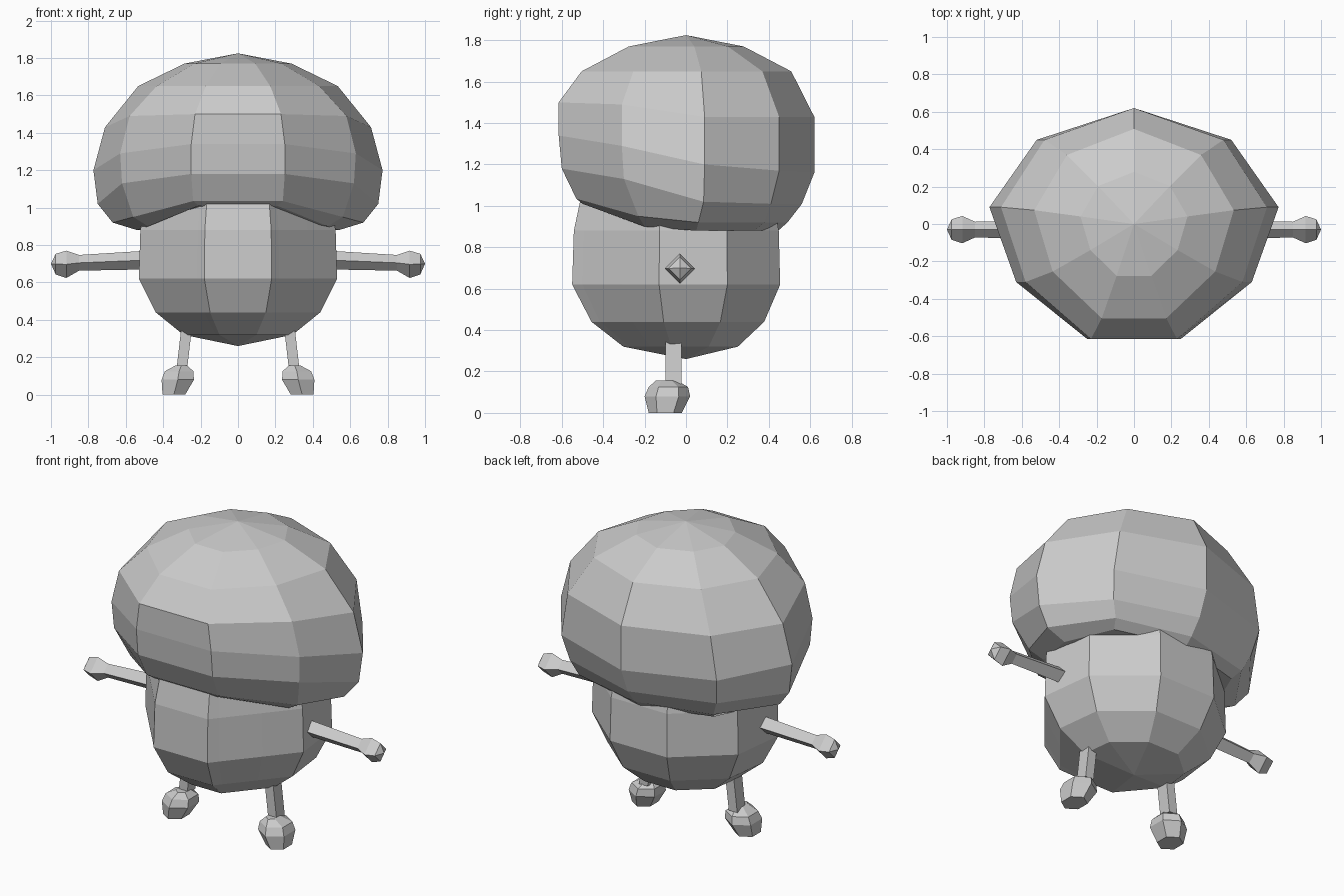
import bpy
import bmesh
from math import cos, sin, pi

cube = bpy.data.objects.get("Cube")
if cube:
    bpy.data.objects.remove(cube, do_unlink=True)

grey = bpy.data.materials.new("plain_grey")
grey.use_nodes = True
grey.diffuse_color = (0.6, 0.6, 0.6, 1)
grey.node_tree.nodes["Principled BSDF"].inputs["Base Color"].default_value = (0.6, 0.6, 0.6, 1)


def mirrored(half):
    """Close a front-to-back half outline across x = 0."""
    return half + [(-x, y, z) for x, y, z in reversed(half) if x > 0]


def loft(name, rings):
    """Skin a stack of equal rings; a single-point ring makes a fan."""
    bm = bmesh.new()
    rows = [[bm.verts.new(p) for p in ring] for ring in rings]
    for a, b in zip(rows, rows[1:]):
        n = max(len(a), len(b))
        for i in range(n):
            j = (i + 1) % n
            if len(a) == 1:
                bm.faces.new((a[0], b[j], b[i]))
            elif len(b) == 1:
                bm.faces.new((a[i], a[j], b[0]))
            else:
                bm.faces.new((a[i], a[j], b[j], b[i]))
    for row in (rows[0], rows[-1]):
        if len(row) > 2:
            bm.faces.new(row)
    bmesh.ops.recalc_face_normals(bm, faces=bm.faces)
    mesh = bpy.data.meshes.new(name)
    bm.to_mesh(mesh)
    bm.free()
    mesh.materials.append(grey)
    obj = bpy.data.objects.new(name, mesh)
    bpy.context.collection.objects.link(obj)
    return obj


# Cap: nine-sided dome whose lower rings drop from front to back
outline = [(0.25, -0.615), (0.63, -0.31), (0.773, 0.09), (0.52, 0.45), (0, 0.62)]
dome = [
    (0.37, 0.45, [1.77] * 5),
    (0.69, 0.82, [1.65] * 5),
    (0.92, 1.0, [1.5, 1.49, 1.43, 1.43, 1.43]),
    (1.0, 1.0, [1.34, 1.29, 1.2, 1.17, 1.16]),
]
rings = [[(0, 0, 1.825)]]
for sx, sy, heights in dome:
    rings.append(mirrored([(x * sx, y * sy, z) for (x, y), z in zip(outline, heights)]))
# Underside of the cap, curling in to the body
rings.append(mirrored([(0.25, -0.6, 1.18), (0.62, -0.3, 1.13), (0.75, 0.085, 1.02),
                       (0.49, 0.41, 1.01), (0, 0.56, 1.01)]))
rings.append(mirrored([(0.24, -0.53, 1.035), (0.56, -0.23, 0.95), (0.67, 0.06, 0.92),
                       (0.45, 0.38, 0.92), (0, 0.49, 0.92)]))
rings.append(mirrored([(0.21, -0.5, 1.01), (0.48, -0.2, 0.9), (0.54, 0.05, 0.88),
                       (0.42, 0.33, 0.88), (0, 0.445, 0.88)]))
loft("cap", rings)

# Body: bulged belly at the front, broad facets at the back
girth = [(0.18, -0.55), (0.22, -0.5), (0.38, -0.31), (0.53, -0.13), (0.49, 0.2), (0.19, 0.455)]
levels = [(0.32, 0.55), (0.44, 0.83), (0.62, 1.0), (0.88, 0.985), (1.1, 0.9)]
loft("body", [[(0, 0, 0.26)]] + [mirrored([(x * s, y * s, z) for x, y in girth])
                               for z, s in levels])


def arm_ring(side, x, z, r):
    return [(side * x, -0.03 + r * cos(a * pi / 2), z + r * sin(a * pi / 2)) for a in range(4)]


def level_ring(side, x, y, z, rx, ry, sides):
    return [(side * (x + rx * cos(2 * pi * (i + 0.5) / sides)),
             y + ry * sin(2 * pi * (i + 0.5) / sides), z) for i in range(sides)]


for side, label in ((1, "left"), (-1, "right")):
    # Thin diamond-section arm with a faceted knob for a hand
    wrist = arm_ring(side, 0.85, 0.705, 0.042)
    loft(label + "_arm", [arm_ring(side, 0.48, 0.72, 0.05), wrist])
    loft(label + "_hand", [wrist, arm_ring(side, 0.918, 0.697, 0.073),
                           arm_ring(side, 0.975, 0.698, 0.055), [(side, -0.03, 0.7)]])
    # Leg and chunky foot
    loft(label + "_leg", [level_ring(side, 0.3, -0.06, 0.14, 0.04, 0.055, 4),
                          level_ring(side, 0.27, -0.06, 0.4, 0.04, 0.055, 4)])
    loft(label + "_foot", [level_ring(side, 0.343, -0.1, 0, 0.07, 0.08, 6),
                           level_ring(side, 0.322, -0.09, 0.08, 0.1, 0.11, 6),
                           level_ring(side, 0.315, -0.085, 0.125, 0.088, 0.095, 6),
                           level_ring(side, 0.302, -0.095, 0.157, 0.035, 0.05, 6)])
